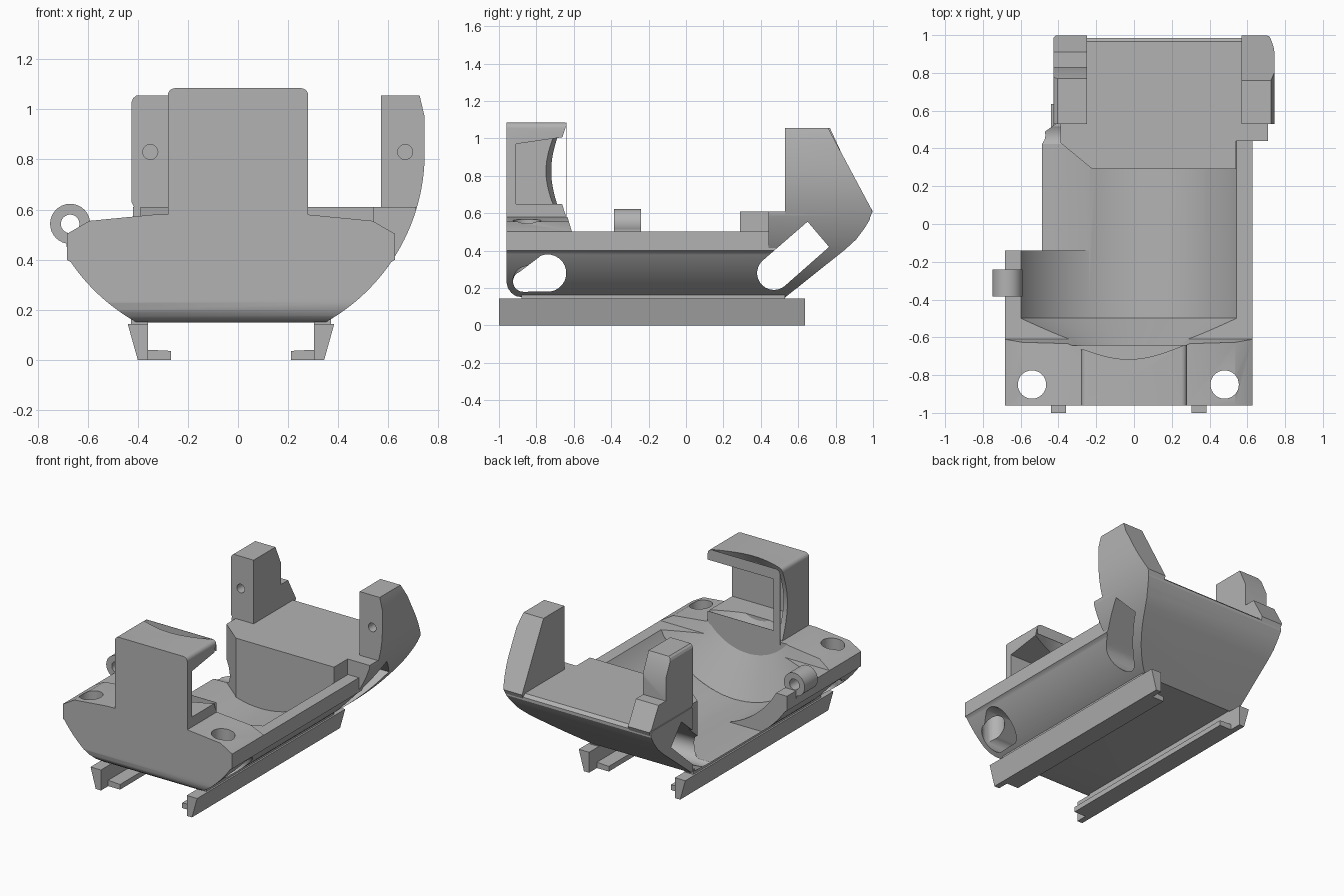
import bpy, bmesh, math
from mathutils import Vector

if "Cube" in bpy.data.objects:
    bpy.data.objects.remove(bpy.data.objects["Cube"])

gray = bpy.data.materials.new("plain gray")
gray.use_nodes = True
gray.diffuse_color = (0.45, 0.45, 0.45, 1)
gray.node_tree.nodes["Principled BSDF"].inputs["Base Color"].default_value = gray.diffuse_color

MID = -0.028               # centre line of the hull
HULL_R, HULL_Z = 0.773, 0.825


def prism(name, pts, axis, a, b):
    """Extrude a 2D outline along an axis: x takes (y,z), y takes (x,z), z takes (x,y)."""
    place = {"x": lambda p, t: (t, p[0], p[1]),
             "y": lambda p, t: (p[0], t, p[1]),
             "z": lambda p, t: (p[0], p[1], t)}[axis]
    bm = bmesh.new()
    face = bm.faces.new([bm.verts.new(place(p, a)) for p in pts])
    ext = bmesh.ops.extrude_face_region(bm, geom=[face])
    shift = Vector(place((0, 0), b - a))
    bmesh.ops.translate(bm, vec=shift, verts=[v for v in ext["geom"] if isinstance(v, bmesh.types.BMVert)])
    bmesh.ops.recalc_face_normals(bm, faces=bm.faces)
    me = bpy.data.meshes.new(name)
    bm.to_mesh(me)
    bm.free()
    me.materials.append(gray)
    ob = bpy.data.objects.new(name, me)
    bpy.context.collection.objects.link(ob)
    return ob


def rect(a, b, c, d):
    return [(a, c), (b, c), (b, d), (a, d)]


def circle(cx, cy, r, n=32, start=0, sweep=360):
    k = n if sweep == 360 else n - 1
    return [(cx + r * math.cos(math.radians(start + sweep * i / k)),
             cy + r * math.sin(math.radians(start + sweep * i / k))) for i in range(n)]


def cone(name, r1, r2, y1, y2):
    """Round cutter along y on the hull axis, radius r1 at y1 and r2 at y2."""
    ob = prism(name, circle(MID, HULL_Z, 1, 96), "y", y1, y2)
    for v in ob.data.vertices:
        r = r1 if abs(v.co.y - y1) < 1e-4 else r2
        v.co.x = MID + (v.co.x - MID) * r
        v.co.z = HULL_Z + (v.co.z - HULL_Z) * r
    return ob


def boolean(ob, cutter, op="DIFFERENCE"):
    cutter.hide_render = True
    m = ob.modifiers.new("cut", "BOOLEAN")
    m.operation, m.object, m.solver = op, cutter, "EXACT"
    bpy.context.view_layer.objects.active = ob
    bpy.ops.object.modifier_apply(modifier=m.name)
    bpy.data.objects.remove(cutter)


def hull_arc(z0, z1, n):
    """Half widths of the round hull side, bottom to top."""
    out = []
    for i in range(n):
        z = z0 + (z1 - z0) * i / (n - 1)
        out.append((math.sqrt(HULL_R ** 2 - (HULL_Z - z) ** 2), z))
    return out


def both_sides(half):
    return [(MID + h, z) for h, z in half] + [(MID - h, z) for h, z in reversed(half)]


def front_slot():
    pts = circle(-0.74, 0.28, 0.1, 14, -80, 190) + circle(-0.87, 0.235, 0.055, 12, 110, 160)
    return prism("front_slot_cutter", pts, "x", -1, 1)


def rear_slot():
    pts = [(0.65, 0.555)] + circle(0.47, 0.28, 0.09, 14, 130, 180) + [(0.765, 0.42)]
    return prism("rear_slot_cutter", pts, "x", -1, 1)


# Main hull: round-sided tray with a raised front deck
section = both_sides(hull_arc(0.15, 0.39, 20) + [(0.655, 0.40), (0.655, 0.503), (0.565, 0.555), (0.308, 0.58)])
hull = prism("hull", section, "y", -0.96, 0.53)
side = [(-0.96, 1), (-0.96, 0.23), (-0.952, 0.2), (-0.935, 0.175), (-0.91, 0.157), (-0.87, 0.15), (0.6, 0.15), (0.6, 1)]
boolean(hull, prism("side_outline", side, "x", -1, 1), "INTERSECT")
boolean(hull, prism("rim_cutter", [(-0.64, 0.6), (-0.61, 0.502), (0.7, 0.502), (0.7, 1), (-0.64, 1)], "x", -1, 1))
boolean(hull, cone("bowl_cutter", 0.656, 0.656, -0.5, 0.44))
boolean(hull, cone("slope_cutter", 0.39, 0.658, -0.642, -0.498))
boolean(hull, prism("side_opening_cutter", rect(-1, -0.2, -0.14, 0.7), "z", 0.203, 1))
boolean(hull, prism("corner_cutter", [(-0.7, 0.43), (-0.49, 0.43), (-0.47, 0.49), (-0.4, 0.54), (-0.7, 0.6)], "z", 0, 1))
boolean(hull, front_slot())
boolean(hull, rear_slot())
for x in (-0.54, 0.48):
    boolean(hull, prism("screw_hole_cutter", circle(x, -0.85, 0.075), "z", 0, 1))

# Rear block with sloped underside
plan = [(-0.22, 0.29), (0.54, 0.29), (0.54, 0.44), (0.71, 0.44), (0.71, 0.53), (0.76, 0.53), (0.76, 0.95),
        (0.735, 0.985), (0.7, 1), (-0.42, 1), (-0.42, 0.53), (-0.39, 0.53), (-0.39, 0.43)]
rear = prism("rear_block", plan, "z", 0.1, 0.61)
wide = both_sides(hull_arc(0.15, HULL_Z, 40) + [(0.773, 0.97), (0.753, 1.055)])
boolean(rear, prism("wide_section", wide, "y", 0, 1.2), "INTERSECT")
under = [(0.2, 0.15), (0.53, 0.15), (0.85, 0.405), (0.91, 0.46), (0.955, 0.52), (0.985, 0.57),
         (0.985, 0.59), (0.965, 0.61), (0.2, 0.61)]
boolean(rear, prism("under_outline", under, "x", -1, 1), "INTERSECT")
boolean(rear, rear_slot())

# Rear posts, each with a blind screw hole in front
right_side = [(0.53, 0.58), (0.53, 1.055), (0.76, 1.055), (0.998, 0.61), (0.985, 0.58)]
left_side = [(0.53, 0.58), (0.53, 1.055), (0.77, 1.055), (0.83, 0.925), (0.83, 0.77), (0.91, 0.77),
             (0.998, 0.61), (0.985, 0.58)]
wing_post = prism("wing_post", right_side, "x", 0.57, 0.78)
boolean(wing_post, prism("wide_section", wide, "y", 0, 1.2), "INTERSECT")
boolean(wing_post, prism("corner_round", plan, "z", 0, 2), "INTERSECT")
short_post = prism("short_post", left_side, "x", -0.425, -0.25)
rounded = [(-0.25, 0.5), (-0.25, 1.06), (-0.4, 1.06), (-0.418, 1.045), (-0.425, 1.03),
           (-0.425, 0.63), (-0.415, 0.61), (-0.4, 0.5)]
boolean(short_post, prism("post_outline", rounded, "y", 0, 1.2), "INTERSECT")
for post, x in ((wing_post, 0.667), (short_post, -0.35)):
    boolean(post, prism("post_hole_cutter", circle(x, 0.83, 0.03, 20), "y", 0.4, 0.68))

# Front tower: front wall, roof, floor and one side wall
corners = circle(0.25, 1.055, 0.03, 6, 0, 90) + circle(-0.25, 1.055, 0.03, 6, 90, 90)
tower = prism("front_tower", [(-0.28, 0.56), (0.28, 0.56)] + corners, "y", -0.96, -0.64)
boolean(tower, cone("slope_cutter", 0.2, 0.39, -0.75, -0.642))
boolean(tower, prism("tower_void", [(-0.91, 0.65), (-0.5, 0.65), (-0.5, 1.03), (-0.91, 0.97)], "x", -0.23, 0.5))

# Hinge lug on the side
lug = prism("hinge_lug", circle(-0.67, 0.543, 0.08), "y", -0.385, -0.24)
boolean(lug, prism("lug_hole_cutter", circle(-0.67, 0.543, 0.037), "y", -1, 0))
prism("lug_foot", [(-0.685, 0.45), (-0.6, 0.45), (-0.595, 0.53), (-0.64, 0.5), (-0.685, 0.5)], "y", -0.385, -0.24)

# Mounting rails under the hull, with inward lips
for name, s in (("left", 1), ("right", -1)):
    web = [(MID + s * h, z) for h, z in ((0.372, 0), (0.332, 0), (0.332, 0.143), (0.412, 0.143))]
    lip = [(MID + s * h, z) for h, z in ((0.36, 0), (0.24, 0), (0.24, 0.036), (0.36, 0.042))]
    neck = [(MID + s * h, z) for h, z in ((0.4, 0.13), (0.332, 0.13), (0.332, 0.17), (0.4, 0.18))]
    prism(name + "_rail", web, "y", -1, 0.636)
    prism(name + "_rail_lip", lip, "y", -0.92, 0.55)
    prism(name + "_rail_neck", neck, "y", -0.88, 0.53)

# Smooth the round surfaces, keep hard edges
for ob in bpy.context.scene.objects:
    ob.select_set(ob.type == "MESH")
bpy.context.view_layer.objects.active = hull
bpy.ops.object.shade_smooth_by_angle(angle=math.radians(25))
